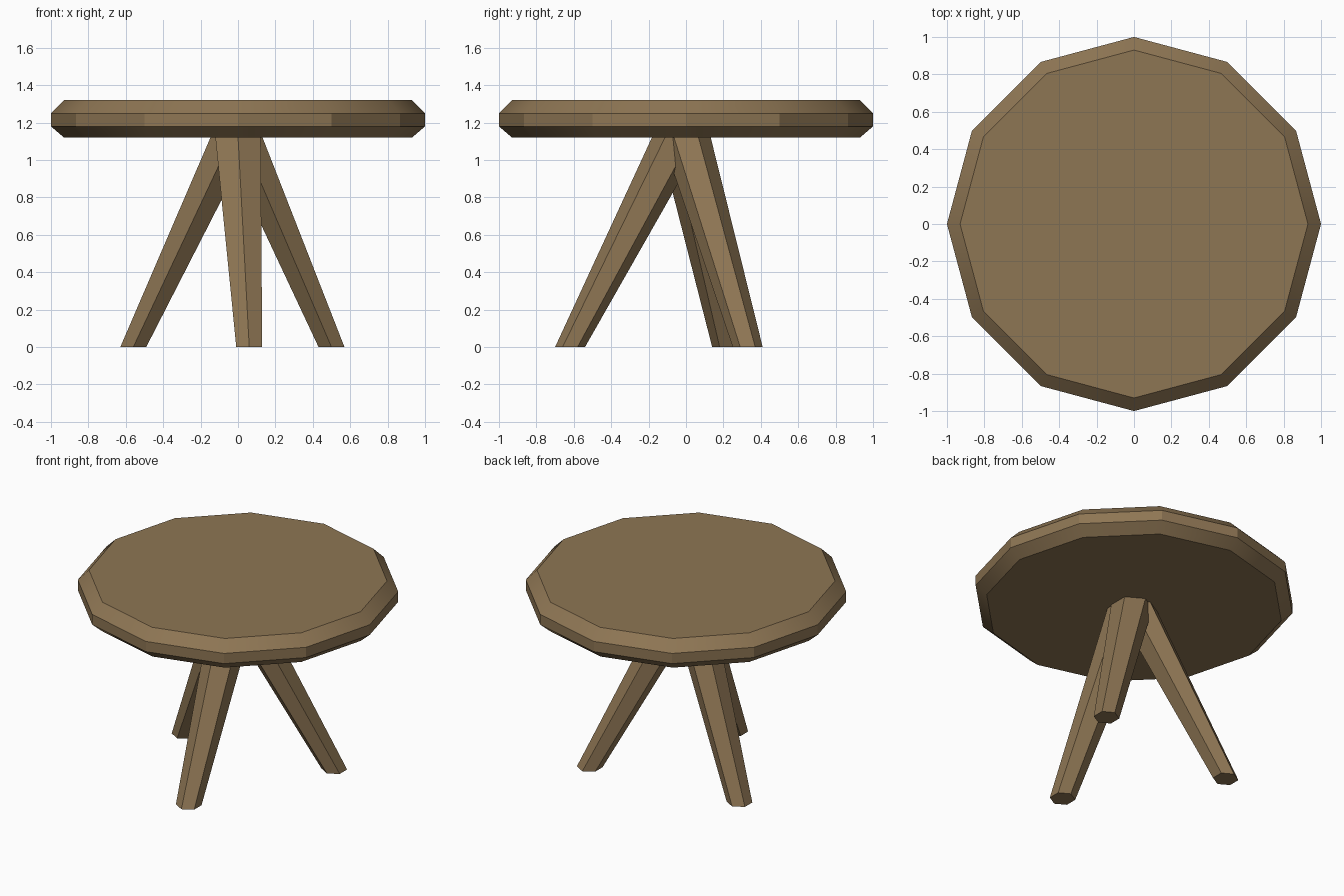
import bpy, bmesh
from math import cos, sin, radians, tau

if "Cube" in bpy.data.objects:
    bpy.data.objects.remove(bpy.data.objects["Cube"])

wood = bpy.data.materials.new("wood")
wood.diffuse_color = (0.27, 0.18, 0.088, 1)
wood.use_nodes = True
wood.node_tree.nodes["Principled BSDF"].inputs["Base Color"].default_value = wood.diffuse_color


def loft(name, sides, rings, turn=0.0):
    """Closed solid through regular polygon rings given as (x, y, z, radius)."""
    bm = bmesh.new()
    loops = []
    for x, y, z, r in rings:
        angles = [turn + tau * i / sides for i in range(sides)]
        loops.append([bm.verts.new((x + r * cos(a), y + r * sin(a), z)) for a in angles])
    for low, high in zip(loops, loops[1:]):
        for i in range(sides):
            j = (i + 1) % sides
            bm.faces.new((low[i], low[j], high[j], high[i]))
    bm.faces.new(loops[0][::-1])
    bm.faces.new(loops[-1])
    mesh = bpy.data.meshes.new(name)
    bm.to_mesh(mesh)
    bm.free()
    mesh.materials.append(wood)
    obj = bpy.data.objects.new(name, mesh)
    bpy.context.collection.objects.link(obj)
    return obj


# Twelve-sided seat with chamfered rims
seat = loft("seat", 12, [(0, 0, 1.12, 0.93), (0, 0, 1.18, 1.0),
                         (0, 0, 1.25, 1.0), (0, 0, 1.32, 0.93)])
bpy.context.view_layer.objects.active = seat
seat.select_set(True)
bpy.ops.object.shade_smooth_by_angle(angle=radians(29))

# Splayed six-sided legs, thicker where they meet under the seat
legs = {
    "front_leg": ((0.06, -0.62), (0.0, -0.04), 0.14),
    "left_leg": ((-0.56, 0.22), (-0.03, -0.015), 0.133),
    "right_leg": ((0.50, 0.33), (0.016, 0.0), 0.131),
}
for name, (foot, top, radius) in legs.items():
    loft(name, 6, [(*foot, 0, 0.08), (*top, 1.125, radius)], turn=radians(30))
